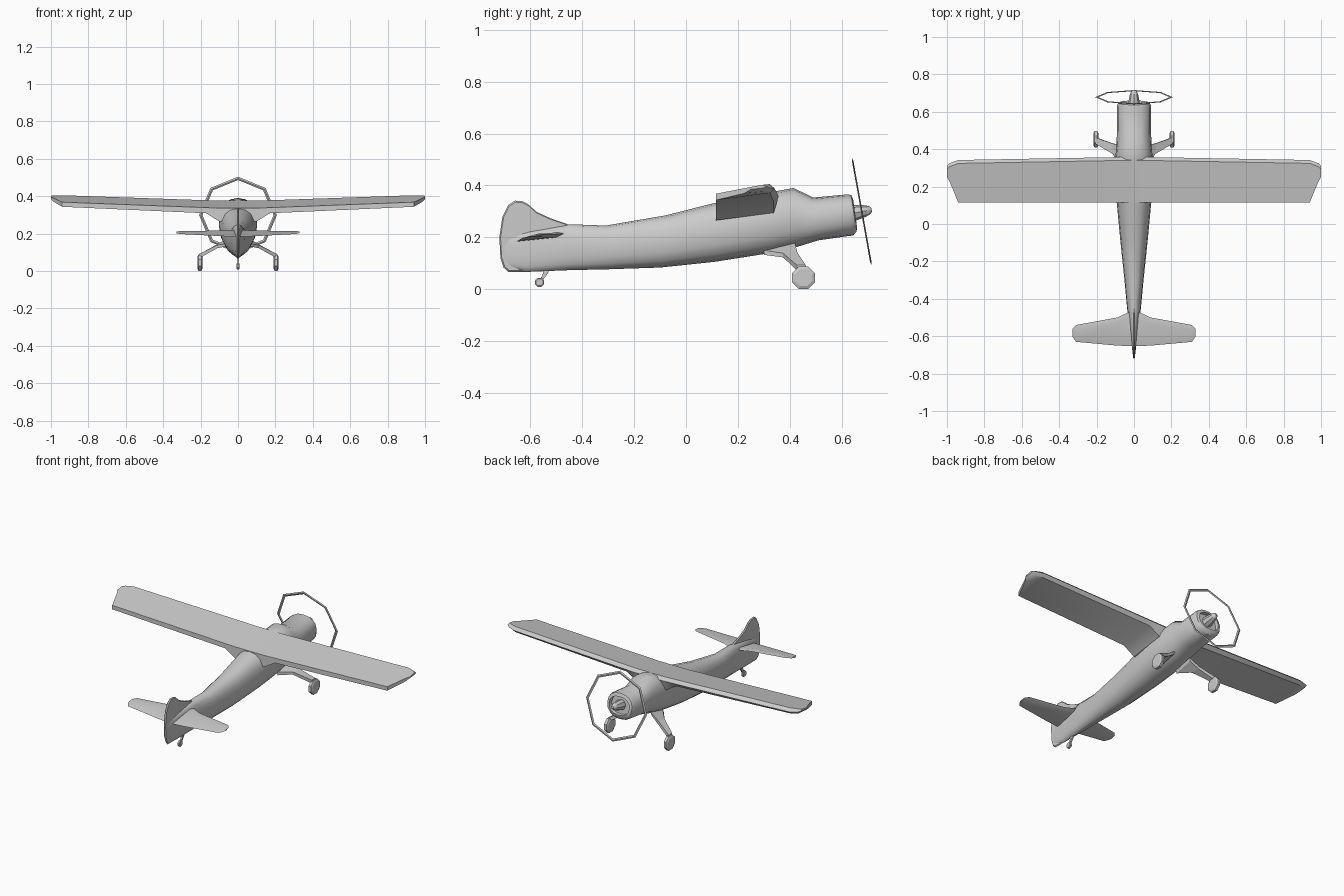
import bpy, bmesh
from math import sin, cos, pi, radians, copysign
from mathutils import Matrix, Vector

if "Cube" in bpy.data.objects:
    bpy.data.objects.remove(bpy.data.objects["Cube"])


def finish(name, bm, smooth=None):
    bmesh.ops.recalc_face_normals(bm, faces=bm.faces)
    me = bpy.data.meshes.new(name)
    bm.to_mesh(me)
    bm.free()
    ob = bpy.data.objects.new(name, me)
    bpy.context.collection.objects.link(ob)
    if smooth:
        bpy.ops.object.select_all(action='DESELECT')
        bpy.context.view_layer.objects.active = ob
        ob.select_set(True)
        bpy.ops.object.shade_smooth_by_angle(angle=radians(smooth))
    return ob


def loft(name, rings, smooth=None, closed=False):
    bm = bmesh.new()
    vs = [[bm.verts.new(p) for p in r] for r in rings]
    n = len(vs[0])
    pairs = list(zip(vs, vs[1:])) + ([(vs[-1], vs[0])] if closed else [])
    for a, b in pairs:
        for i in range(n):
            j = (i + 1) % n
            bm.faces.new((a[i], a[j], b[j], b[i]))
    if not closed:
        bm.faces.new(vs[0])
        bm.faces.new(vs[-1])
    return finish(name, bm, smooth)


def wheel(name, x, y, z, r, w, sides):
    rings = []
    for dx, k in ((-w, .75), (-w * .6, 1), (w * .6, 1), (w, .75)):
        rings.append([(x + dx, y + r * k * cos(2 * pi * (i + .5) / sides),
                       z + r * k * sin(2 * pi * (i + .5) / sides)) for i in range(sides)])
    return loft(name, rings)


# Fuselage and cowling: y top, z top, y bottom, z bottom, half width
def section(yt, zt, yb, zb, hw, n=16, e=.85):
    out = []
    for i in range(n):
        a = 2 * pi * i / n
        c, s = (copysign(abs(f) ** e, f) for f in (cos(a), sin(a)))
        t = (s + 1) / 2
        out.append((hw * c, yb + (yt - yb) * t, zb + (zt - zb) * t))
    return out


body = [(-.70, .20, -.70, .085, .006), (-.60, .225, -.62, .066, .017),
        (-.45, .25, -.45, .073, .037), (-.31, .245, -.31, .076, .050),
        (-.08, .284, -.10, .083, .073), (.11, .332, .11, .105, .092),
        (.25, .36, .25, .127, .102), (.345, .377, .32, .138, .102),
        (.415, .39, .42, .16, .094), (.49, .353, .51, .188, .091),
        (.62, .365, .645, .207, .091), (.637, .363, .658, .222, .084),
        (.645, .345, .660, .237, .068), (.625, .342, .64, .238, .065)]
loft("fuselage", [section(*b) for b in body], 40)


# Main wing with dihedral, incidence and root fairing below
def wing_section(x, te, le, thick, drop=0):
    def top(y):
        return .332 + .038 * abs(x) + .177 * (y - .115)
    f = le - .018
    t0, t1 = thick * .026, thick * .036
    return [(x, te, top(te)), (x, f, top(f)), (x, le, top(f) - t1 * .5),
            (x, f, top(f) - t1 - drop), (x, te, top(te) - t0 - drop)]


half = [(.10, .115, .357, 1, .045), (.17, .115, .356, 1, .004), (.94, .115, .342, .95),
        (.985, .225, .325, .75), (1.0, .25, .312, .35)]
left = [wing_section(-s[0], *s[1:]) for s in reversed(half)]
right = [wing_section(*s) for s in half]
loft("main_wing", left + right, 30)


# Tailplane
def tail_section(x, te, le, t):
    def z(y):
        return .182 + .012 * abs(x) / .33 + .17 * (y + .655)
    m = le - .03
    return [(x, te, z(te)), (x, m, z(m) + t), (x, le, z(le)), (x, m, z(m) - t)]


half = [(.02, -.653, -.468, .010), (.09, -.65, -.50, .009), (.31, -.63, -.54, .006),
        (.33, -.60, -.56, .003)]
loft("tailplane", [tail_section(-s[0], *s[1:]) for s in reversed(half)]
     + [tail_section(*s) for s in half], 30)

# Fin and rudder
fin = [(-.44, .245), (-.52, .272), (-.575, .297), (-.61, .328), (-.632, .339), (-.66, .341),
       (-.685, .325), (-.708, .28), (-.72, .20), (-.716, .12), (-.703, .082), (-.685, .066),
       (-.60, .066), (-.50, .10)]
loft("fin_and_rudder", [[(x, -.6 + (y + .6) * k, .2 + (z - .2) * k) for y, z in fin]
                        for x, k in ((-.006, .96), (0, 1), (.006, .96))], 30)

# Spinner, on the tilted propeller axis
tilt = Matrix.Rotation(radians(10.2), 3, 'X')
hub = Vector((0, .678, .299))
rings = []
for d, r in ((-.055, .032), (-.025, .03), (.015, .022), (.032, .015), (.039, .007)):
    rings.append([hub + tilt @ Vector((r * cos(2 * pi * i / 8), d, r * sin(2 * pi * i / 8)))
                  for i in range(8)])
loft("spinner", rings, 40)

# Octagonal propeller ring
rings = []
for i in range(8):
    a = pi / 4 * i
    rings.append([hub + tilt @ Vector((r * sin(a), d, r * cos(a)))
                  for r, d in ((.190, 0), (.199, .003), (.208, 0), (.199, -.003))])
loft("propeller_ring", rings, closed=True)

# Main landing gear
for s, side in ((1, "right"), (-1, "left")):
    root = [(.05, .30, .150), (.05, .42, .180), (.06, .42, .158), (.06, .30, .132)]
    mid = [(.115, .375, .138), (.115, .43, .140), (.11, .43, .122), (.11, .375, .122)]
    end = [(.205, .428, .092), (.205, .462, .092), (.20, .462, .072), (.20, .428, .072)]
    foot = [(.212, .436, .05), (.212, .466, .05), (.196, .466, .04), (.196, .436, .04)]
    loft(side + "_gear_leg", [[(s * x, y, z) for x, y, z in r] for r in (root, mid, end, foot)])
    wheel(side + "_wheel", s * .204, .453, .044, .0475, .013, 8)

# Tail wheel and strut
wheel("tail_wheel", 0, -.565, .026, .019, .008, 8)
loft("tail_strut", [[(-.005, y - w, z), (.005, y - w, z), (.005, y + w, z), (-.005, y + w, z)]
                    for y, w, z in ((-.535, .014, .08), (-.545, .008, .055), (-.563, .006, .028))])
